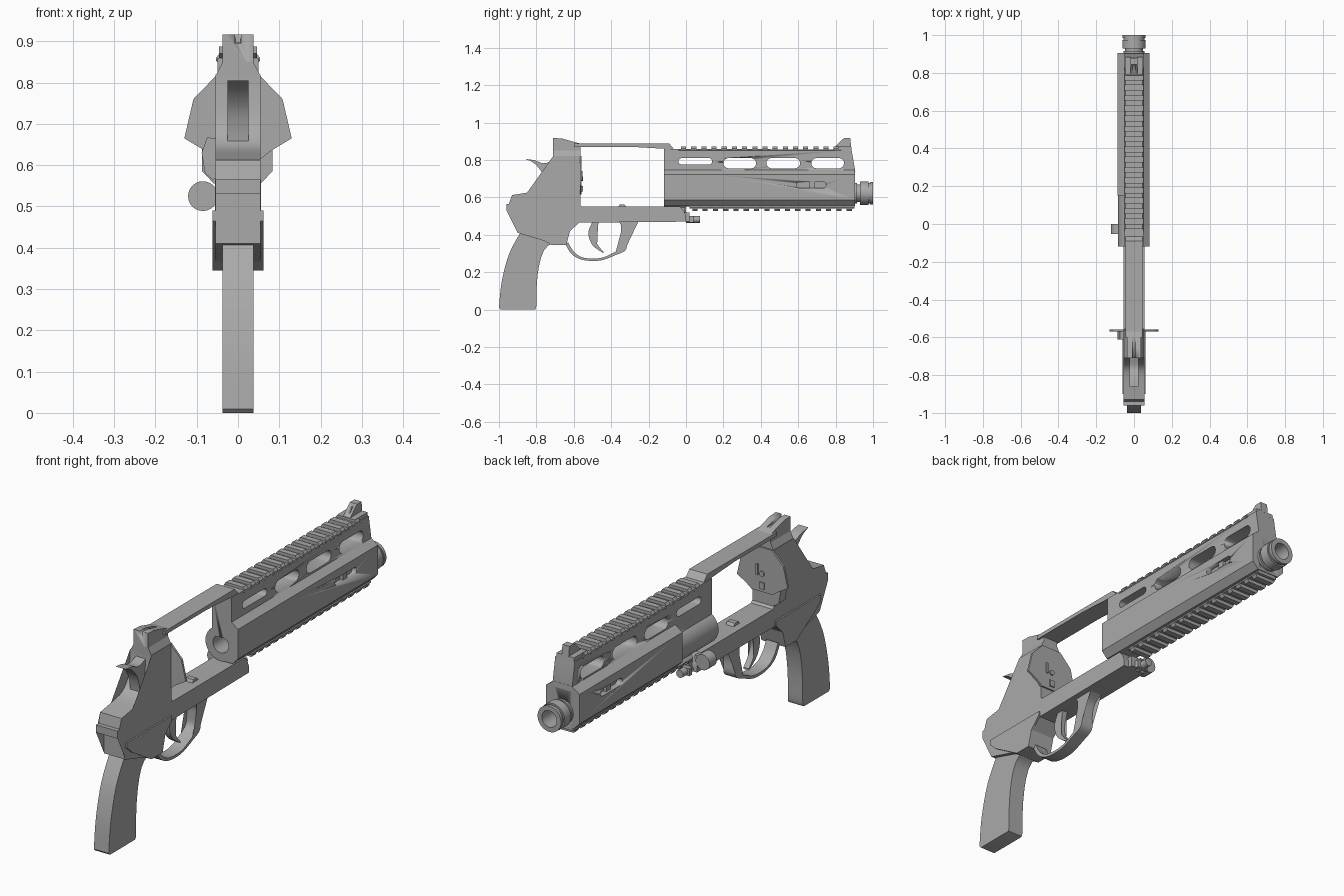
import bpy, bmesh, math
from mathutils import Vector, Matrix

cube = bpy.data.objects.get("Cube")
if cube:
    bpy.data.objects.remove(cube, do_unlink=True)

steel = bpy.data.materials.new("grey_steel")
steel.use_nodes = True
grey = (0.4, 0.4, 0.4, 1)
steel.diffuse_color = grey
steel.node_tree.nodes["Principled BSDF"].inputs["Base Color"].default_value = grey


def finish(name, bm, smooth=True):
    bmesh.ops.recalc_face_normals(bm, faces=bm.faces)
    mesh = bpy.data.meshes.new(name)
    bm.to_mesh(mesh)
    bm.free()
    mesh.materials.append(steel)
    ob = bpy.data.objects.new(name, mesh)
    bpy.context.collection.objects.link(ob)
    if smooth:
        bpy.ops.object.select_all(action="DESELECT")
        ob.select_set(True)
        bpy.context.view_layer.objects.active = ob
        bpy.ops.object.shade_smooth_by_angle(angle=math.radians(30))
    return ob


def extrude(name, pts, a, b, axis="X"):
    """Extrude a (y, z) outline along X, or an (x, z) outline along Y, from a to b."""
    bm = bmesh.new()
    place = (lambda p, t: (t, p[0], p[1])) if axis == "X" else (lambda p, t: (p[0], t, p[1]))
    ends = [[bm.verts.new(place(p, t)) for p in pts] for t in (a, b)]
    for ring in ends:
        bm.faces.new(ring)
    for i in range(len(pts)):
        j = (i + 1) % len(pts)
        bm.faces.new((ends[0][i], ends[0][j], ends[1][j], ends[1][i]))
    bmesh.ops.triangulate(bm, faces=[f for f in bm.faces if len(f.verts) > 4])
    return finish(name, bm)


def slab(name, pts, half):
    return extrude(name, pts, -half, half)


def box(name, x0, x1, y0, y1, z0, z1):
    return extrude(name, [(y0, z0), (y1, z0), (y1, z1), (y0, z1)], x0, x1)


def lathe(name, profile, x, z, steps=32):
    """Spin a closed (radius, y) profile about an axis along Y."""
    bm = bmesh.new()
    rings = []
    for k in range(steps):
        a = 2 * math.pi * k / steps
        rings.append([bm.verts.new((x + r * math.cos(a), y, z + r * math.sin(a))) for r, y in profile])
    n = len(profile)
    for k in range(steps):
        p, q = rings[k], rings[(k + 1) % steps]
        for i in range(n):
            j = (i + 1) % n
            bm.faces.new((p[i], p[j], q[j], q[i]))
    return finish(name, bm)


def rod(name, r, y0, y1, x, z, steps=24):
    bm = bmesh.new()
    turn = Matrix.Translation((x, (y0 + y1) / 2, z)) @ Matrix.Rotation(math.pi / 2, 4, "X")
    bmesh.ops.create_cone(bm, cap_ends=True, segments=steps, radius1=r, radius2=r, depth=y1 - y0, matrix=turn)
    return finish(name, bm)


def curve(pts, n=4):
    """Smooth open path through the points."""
    p = [Vector(q) for q in pts]
    p = [p[0]] + p + [p[-1]]
    out = []
    for i in range(1, len(p) - 2):
        a, b, c, d = p[i - 1:i + 3]
        for k in range(n):
            t = k / n
            out.append(tuple(0.5 * (2 * b + (c - a) * t + (2 * a - 5 * b + 4 * c - d) * t * t
                                    + (3 * b - a - 3 * c + d) * t ** 3)))
    return out + [tuple(p[-1])]


def stadium(y0, y1, z0, z1):
    r, z = (z1 - z0) / 2, (z0 + z1) / 2
    angles = [math.pi * k / 8 for k in range(9)]
    return ([(y1 - r + r * math.sin(a), z - r * math.cos(a)) for a in angles]
            + [(y0 + r - r * math.sin(a), z + r * math.cos(a)) for a in angles])


def cut(ob, cutter):
    mod = ob.modifiers.new("cut", "BOOLEAN")
    mod.operation, mod.solver, mod.object = "DIFFERENCE", "EXACT", cutter
    bpy.context.view_layer.objects.active = ob
    bpy.ops.object.modifier_apply(modifier=mod.name)
    bpy.data.objects.remove(cutter, do_unlink=True)


# Grip
back = curve([(-0.88, 0.42), (-0.945, 0.3), (-0.985, 0.15), (-1.0, 0.01)])
front = curve([(-0.81, 0.0), (-0.8, 0.02), (-0.797, 0.15), (-0.78, 0.26), (-0.75, 0.33), (-0.7, 0.36)])
slab("grip", back + [(-0.99, 0.0)] + front + [(-0.7, 0.45)], 0.038)

# Rear frame with the curved cut-out behind the hammer
scoop = curve([(-0.85, 0.625), (-0.77, 0.645), (-0.725, 0.7), (-0.71, 0.8)])
slab("rear_frame", [(-0.96, 0.53), (-0.96, 0.565), (-0.94, 0.565), (-0.93, 0.612)] + scoop
     + [(-0.71, 0.82), (-0.565, 0.82), (-0.565, 0.47), (-0.62, 0.42), (-0.64, 0.35),
        (-0.7, 0.35), (-0.9, 0.41), (-0.9, 0.53)], 0.055)
slab("lower_frame", [(-0.9, 0.49), (-0.9, 0.465), (-0.86, 0.43), (-0.72, 0.345), (-0.64, 0.345),
                     (-0.62, 0.42), (-0.57, 0.47), (-0.57, 0.49)], 0.062)
extrude("frame_shoulder", [(-0.055, 0.815), (0.055, 0.815), (0.037, 0.85), (-0.037, 0.85)], -0.71, -0.565, "Y")
sight = slab("rear_sight", [(-0.71, 0.82), (-0.71, 0.917), (-0.665, 0.915), (-0.565, 0.887), (-0.565, 0.82)], 0.037)
cut(sight, box("cutter", -0.007, 0.007, -0.73, -0.6, 0.895, 0.95))

# Hammer
spur = curve([(-0.86, 0.805), (-0.81, 0.798), (-0.76, 0.782), (-0.7, 0.8)])
throat = curve([(-0.75, 0.64), (-0.757, 0.69), (-0.775, 0.74), (-0.815, 0.785), (-0.86, 0.805)])
slab("hammer", spur + [(-0.69, 0.64)] + throat[:-1], 0.025)

# Recoil shield and its small fittings
half = [(0.05, 0.82), (0.108, 0.76), (0.13, 0.665), (0.08, 0.635), (0.055, 0.615)]
extrude("recoil_shield", half + [(-x, z) for x, z in reversed(half)], -0.568, -0.558, "Y")
rod("firing_pin_bush", 0.012, -0.56, -0.552, 0, 0.7, 16)
box("shield_stop", -0.012, 0.012, -0.56, -0.552, 0.63, 0.66)
box("shield_slot_plate", 0.02, 0.03, -0.56, -0.553, 0.69, 0.74)
extrude("cylinder_latch", [(-0.05, 0.665), (-0.075, 0.667), (-0.088, 0.63), (-0.08, 0.58), (-0.062, 0.565),
                           (-0.05, 0.57)], -0.612, -0.565, "Y")

# Window surround: top strap and lower bar
slab("top_strap", [(-0.6, 0.87), (-0.6, 0.888), (-0.09, 0.888), (-0.065, 0.86), (-0.12, 0.86), (-0.135, 0.87)], 0.046)
slab("lower_bar", [(-0.57, 0.465), (-0.57, 0.565), (-0.555, 0.55), (-0.03, 0.55), (-0.01, 0.525),
                   (0.0, 0.5), (0.0, 0.47)], 0.056)
slab("bar_catch", [(-0.365, 0.545), (-0.355, 0.562), (-0.33, 0.562), (-0.315, 0.545)], 0.02)

# Trigger guard and trigger
outer = curve([(-0.645, 0.35), (-0.61, 0.295), (-0.55, 0.265), (-0.46, 0.262), (-0.38, 0.29), (-0.32, 0.322),
               (-0.318, 0.39), (-0.3, 0.44), (-0.255, 0.47)])
inner = curve([(-0.36, 0.47), (-0.335, 0.43), (-0.332, 0.38), (-0.34, 0.335), (-0.39, 0.302), (-0.46, 0.275),
               (-0.55, 0.278), (-0.6, 0.31), (-0.63, 0.36)])
slab("trigger_guard", outer + inner, 0.03)
blade_rear = curve([(-0.5, 0.47), (-0.522, 0.41), (-0.5, 0.345), (-0.44, 0.3)])
blade_front = curve([(-0.44, 0.308), (-0.475, 0.35), (-0.488, 0.4), (-0.465, 0.47)])
slab("trigger", blade_rear + blade_front, 0.014)

# Crane hinge at the front of the lower bar
rod("crane_hinge", 0.036, -0.053, 0.0, -0.085, 0.525)
box("crane_arm", -0.085, -0.04, -0.045, -0.005, 0.505, 0.545)
slab("crane_neck", [(-0.02, 0.47), (-0.02, 0.52), (0.02, 0.52), (0.02, 0.47)], 0.03)
rod("crane_pin", 0.018, 0.0, 0.075, -0.02, 0.482, 16)
box("crane_collar", -0.045, 0.01, 0.02, 0.04, 0.465, 0.5)

# Barrel shroud: slotted upper rib, wide lower body, exposed tube at the rear of one side
AXIS = 0.622
rib = slab("shroud_rib", [(-0.118, 0.66), (0.9, 0.66), (0.905, 0.74), (0.885, 0.855), (-0.118, 0.86)], 0.05)
side = [(0.045, 0.75), (0.083, 0.722), (0.083, 0.585), (0.055, 0.555)]
body = extrude("shroud_body", side + [(-x * 1.05, z) for x, z in reversed(side)], 0.15, 0.904, "Y")
rear = extrude("shroud_rear", [(0, 0.75)] + side + [(0, 0.555)], -0.118, 0.15, "Y")
lathe("rear_tube", [(0.04, -0.118), (0.078, -0.118), (0.078, 0.16), (0.04, 0.16)], -0.006, 0.63)
for part in (body, rear, rib):
    cut(part, rod("cutter", 0.041, -0.2, 1.1, 0, AXIS))
for y0, y1, z0, z1 in ((-0.04, 0.14, 0.775, 0.81), (0.2, 0.375, 0.755, 0.81),
                       (0.43, 0.61, 0.755, 0.81), (0.67, 0.845, 0.755, 0.81)):
    cut(rib, slab("cutter", stadium(y0, y1, z0, z1), 0.2))
for s in (-1, 1):
    cut(body, extrude("cutter", stadium(0.59, 0.75, 0.65, 0.683), s * 0.06, s * 0.12))
    box("slot_slider", *sorted((s * 0.055, s * 0.075)), 0.66, 0.69, 0.65, 0.683)

# Barrel with grooved muzzle
lathe("barrel", [(0.038, 0.16), (0.05, 0.16), (0.05, 0.87), (0.056, 0.87), (0.056, 0.915), (0.047, 0.915),
                 (0.047, 0.93), (0.062, 0.93), (0.062, 0.975), (0.055, 0.975), (0.055, 0.985), (0.06, 0.985),
                 (0.06, 1.0), (0.038, 1.0)], 0, AXIS)


# Accessory rails: a base strip plus evenly spaced teeth
def rail(name, y0, y1, count, z, up):
    base = [(-0.04, z - 0.015 * up), (0.04, z - 0.015 * up), (0.052, z), (0.05, z + 0.005 * up),
            (-0.05, z + 0.005 * up), (-0.052, z)]
    tooth = [(-0.053, z), (0.053, z), (0.053, z + 0.008 * up), (0.044, z + 0.02 * up),
             (-0.044, z + 0.02 * up), (-0.053, z + 0.008 * up)]
    extrude(name + "_base", base, y0, y1, "Y")
    step = (y1 - y0) / count
    for i in range(count):
        start = y0 + i * step + step * 0.25
        extrude(name + "_tooth", tooth, start, start + step * 0.5, "Y")


rail("top_rail", -0.04, 0.83, 16, 0.852, 1)
rail("bottom_rail", 0.02, 0.9, 16, 0.546, -1)

# Front sight
slab("front_sight_base", [(0.78, 0.85), (0.8, 0.872), (0.883, 0.872), (0.886, 0.85)], 0.045)
post = slab("front_sight", [(0.79, 0.865), (0.83, 0.905), (0.845, 0.916), (0.878, 0.916), (0.884, 0.865)], 0.018)
cut(post, box("cutter", -0.006, 0.006, 0.78, 0.84, 0.88, 0.95))
